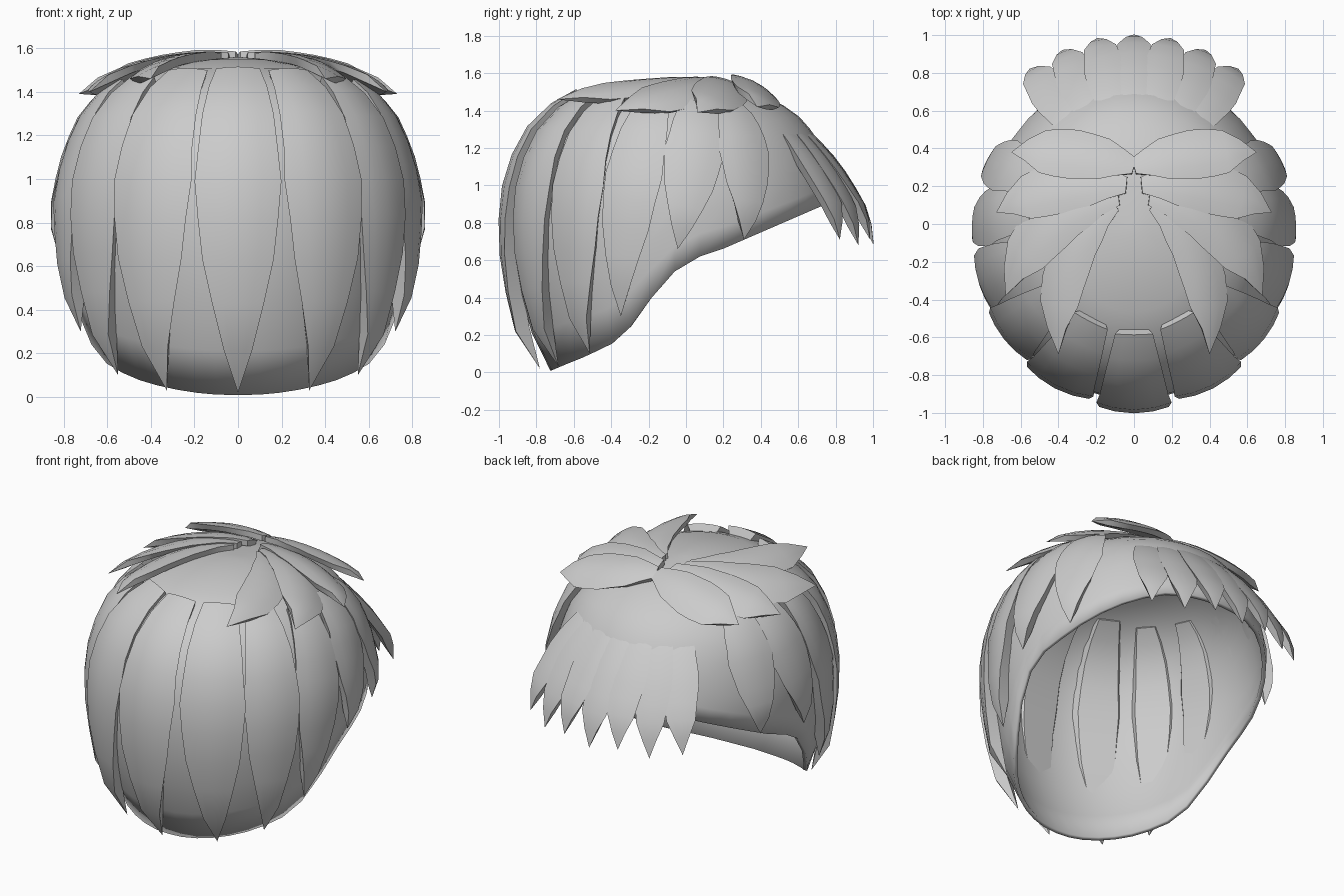
import bpy, bmesh, math
from mathutils import Vector

if "Cube" in bpy.data.objects:
    bpy.data.objects.remove(bpy.data.objects["Cube"])

CY, RATIO = -0.06, 0.91
# height -> front-back radius of the scalp, and y -> height of the hairline
DOME = [(0, .66), (.15, .74), (.3, .80), (.6, .86), (.9, .875), (1.1, .83), (1.25, .765),
        (1.36, .675), (1.45, .55), (1.51, .40), (1.54, .25), (1.56, 0)]
RIM = [(-.72, .01), (-.65, .04), (-.55, .08), (-.4, .15), (-.3, .24), (-.2, .38), (-.1, .5),
       (0, .6), (.15, .64), (.75, .9)]

hair = bpy.data.materials.new("hair_grey")
hair.diffuse_color = (0.6, 0.6, 0.6, 1)
hair.use_nodes = True
hair.node_tree.nodes["Principled BSDF"].inputs["Base Color"].default_value = hair.diffuse_color


def lerp(table, x):
    if x <= table[0][0]:
        return table[0][1]
    for (a, p), (b, q) in zip(table, table[1:]):
        if x <= b:
            return p + (q - p) * (x - a) / (b - a)
    return table[-1][1]


def scalp(deg, z):
    """Point on the scalp; 0 degrees is -y, 90 is +x."""
    r, a = lerp(DOME, z), math.radians(deg)
    return Vector((RATIO * r * math.sin(a), CY - r * math.cos(a), z))


def finish(name, bm, angle):
    bmesh.ops.recalc_face_normals(bm, faces=bm.faces)
    me = bpy.data.meshes.new(name)
    bm.to_mesh(me)
    bm.free()
    me.materials.append(hair)
    ob = bpy.data.objects.new(name, me)
    bpy.context.collection.objects.link(ob)
    bpy.ops.object.select_all(action='DESELECT')
    ob.select_set(True)
    bpy.context.view_layer.objects.active = ob
    bpy.ops.object.shade_smooth_by_angle(angle=math.radians(angle))
    return ob


def make_cap():
    bm = bmesh.new()
    seg, rows = 40, 12
    rings = []
    for i in range(seg):
        deg, lo, hi = 360 * i / seg, 0.0, 1.5
        for _ in range(30):            # find the hairline height at this angle
            mid = (lo + hi) / 2
            if mid < lerp(RIM, scalp(deg, mid).y):
                lo = mid
            else:
                hi = mid
        col = []
        for k in range(rows):
            t = math.sin(math.pi / 2 * k / rows)
            col.append(bm.verts.new(scalp(deg, lo + (1.56 - lo) * t)))
        rings.append(col)
    top = bm.verts.new((0, CY, 1.56))
    for i in range(seg):
        a, b = rings[i], rings[(i + 1) % seg]
        for k in range(rows - 1):
            bm.faces.new((a[k], b[k], b[k + 1], a[k + 1]))
        bm.faces.new((a[-1], b[-1], top))
    ob = finish("scalp_cap", bm, 50)
    mod = ob.modifiers.new("thickness", 'SOLIDIFY')
    mod.thickness, mod.offset = 0.025, -1


LONG = [(0, .5), (.2, .8), (.45, 1), (.65, .85), (.85, .45), (1, 0)]
LEAF = [(0, .3), (.25, .8), (.55, 1), (.75, .85), (1, 0)]
SPIKE = [(0, .6), (.45, 1), (.75, .75), (1, 0)]


def make_lock(name, path, half, shape, high, deep, inner, bend):
    """Pointed lock: outside follows the head, inside is a narrower keel."""
    bm = bmesh.new()
    n = len(path) - 1
    loops = []
    for i, p in enumerate(path[:-1]):
        w = lerp(shape, i / n)
        tan = (path[i + 1] - path[max(i - 1, 0)]).normalized()
        out = p - Vector((0, CY, .75))
        out = (out - tan * out.dot(tan)).normalized()
        side = tan.cross(out)
        h, d = high * (.6 + .4 * w), deep * (.3 + .7 * w)
        drop = bend * (w * half) ** 2
        sec = [(u, h - drop * u * u) for u in (-1, -.55, 0, .55, 1)]
        sec += [(inner, -d), (-inner, -d)]
        loops.append([bm.verts.new(p + side * (u * w * half) + out * v) for u, v in sec])
    tip = bm.verts.new(path[-1])
    m = len(loops[0])
    bm.faces.new(loops[0])
    for a, b in zip(loops, loops[1:]):
        for j in range(m):
            k = (j + 1) % m
            bm.faces.new((a[j], a[k], b[k], b[j]))
    for j in range(m):
        bm.faces.new((loops[-1][j], loops[-1][(j + 1) % m], tip))
    finish(name, bm, 40)


def hanging(name, a0, a1, z0, z1, half, shape, flare, power, high, deep, sink=0, steps=9):
    """Lock hanging down the scalp from angle a0, height z0 to a1, z1."""
    path = []
    for i in range(steps + 1):
        t = i / steps
        p = scalp(a0 + (a1 - a0) * t, z0 + (z1 - z0) * t ** 1.35)
        out = Vector((p.x, p.y - CY, 0)).normalized()
        path.append(p + out * (flare * t ** power - sink * (1 - t) ** 2))
    make_lock(name, path, half, shape, high, deep, .62, 1.0)


def crown(name, pts, half, tip_z):
    """Leaf lock spreading over the top of the head like a canopy."""
    a, b, c = (Vector(p) for p in pts)
    path = []
    for i in range(9):
        t = i / 8
        q = a * (1 - t) * (1 - 2 * t) + b * 4 * t * (1 - t) + c * t * (2 * t - 1)
        path.append(Vector((q.x, q.y, 1.55 + (tip_z - 1.55) * t ** 1.7)))
    make_lock(name, path, half, LEAF, .03, .03, .8, 1.5)


make_cap()

# long locks down the back, shorter toward the face
hanging("back_lock_centre", 0, 0, 1.47, .02, .2, LONG, .05, 3, .065, .06)
SIDES = [(29, 30, 1.47, .03, .2), (55, 53, 1.44, .10, .175), (80, 70, 1.42, .30, .16),
         (102, 91, 1.42, .66, .16), (118, 114, 1.40, .71, .15)]
for sgn, label in ((1, "right"), (-1, "left")):
    for i, (a0, a1, z0, z1, w) in enumerate(SIDES):
        hanging(f"side_lock_{label}_{i + 1}", sgn * a0, sgn * a1, z0, z1, w, LONG,
                .04, 3, .055, .06 if i < 3 else .03)

# fringe spikes over the face, roots buried in the cap
for k in range(-3, 4):
    hanging(f"fringe_lock_{k + 4}", 180 + 10.5 * k, 180 + 11.5 * k, 1.3, .68 + .03 * (k % 2),
            .115, SPIKE, .2, 1.7, .035, .03, .07, 8)

# leaf locks fanning out from the crown
CROWN = [(((0, .3), (.32, .37), (.65, .38)), .15, 1.42),
         (((.04, .2), (.4, .19), (.73, .06)), .15, 1.39),
         (((.08, .14), (.44, .0), (.68, -.38)), .16, 1.40),
         (((.1, .1), (.34, -.2), (.40, -.69)), .13, 1.46)]
for sgn, label in ((1, "right"), (-1, "left")):
    for i, (pts, w, z) in enumerate(CROWN):
        crown(f"crown_lock_{label}_{i + 1}", [(sgn * x, y) for x, y in pts], w, z)
